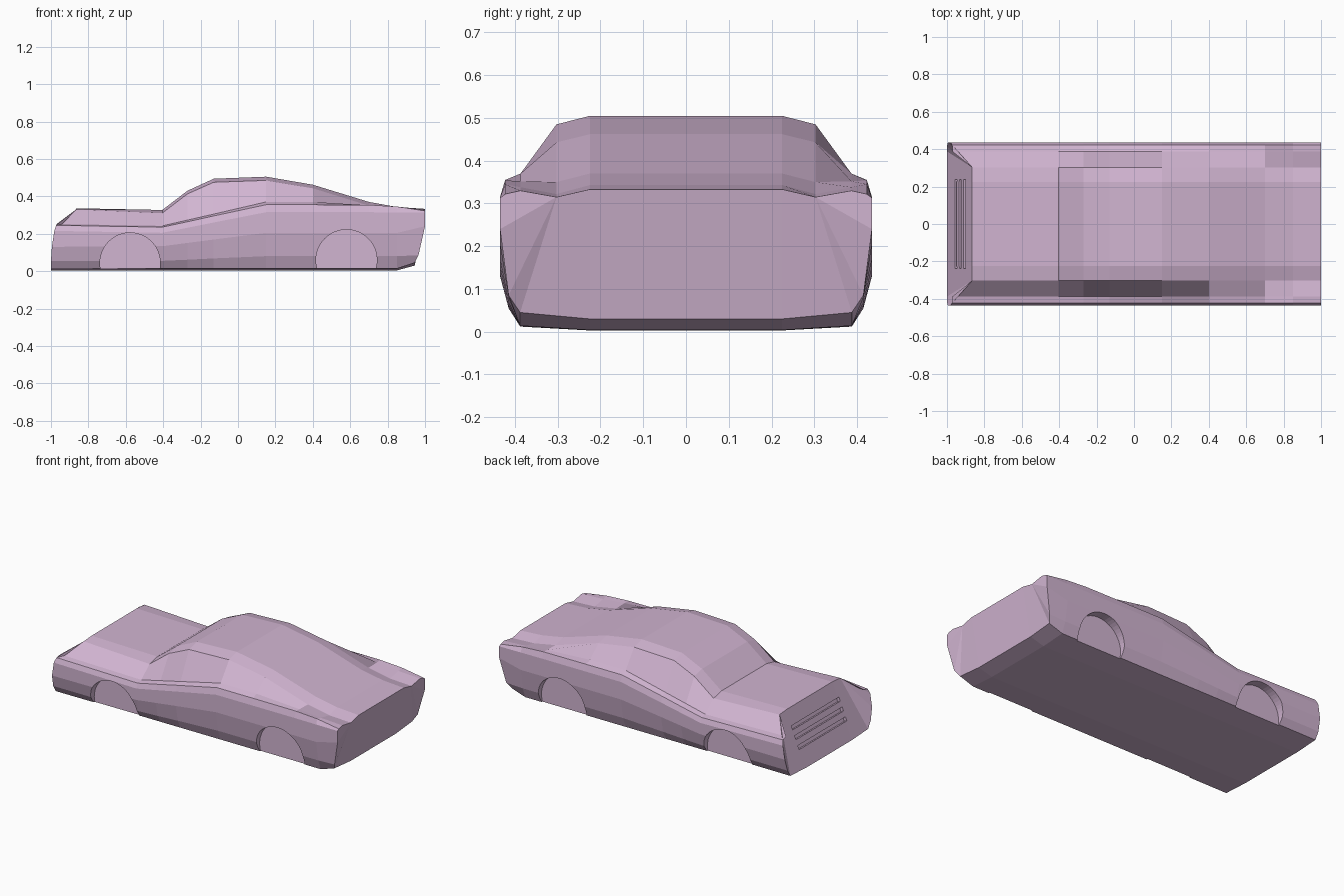
import bpy, bmesh, math

if "Cube" in bpy.data.objects:
    bpy.data.objects.remove(bpy.data.objects["Cube"])

paint = bpy.data.materials.new("pale_mauve")
paint.diffuse_color = (0.64, 0.46, 0.64, 1)
paint.use_nodes = True
paint.node_tree.nodes["Principled BSDF"].inputs["Base Color"].default_value = paint.diffuse_color

# Half cross-section widths: floor, sill, rocker, door, belt, crest, shoulder, roof edge, roof
WIDTHS = [0.225, 0.388, 0.415, 0.435, 0.435, 0.423, 0.387, 0.303, 0.225]

# Stations: x, then heights of rocker, belt, crest, shoulder, roof edge, roof
STATIONS = [
    (-0.405, 0.055, 0.205, 0.235, 0.242, 0.310, 0.327),
    (-0.27, 0.061, 0.232, 0.264, 0.273, 0.413, 0.430),
    (-0.13, 0.068, 0.260, 0.295, 0.305, 0.475, 0.494),
    (0.15, 0.080, 0.315, 0.355, 0.370, 0.485, 0.505),
    (0.40, 0.080, 0.315, 0.355, 0.370, 0.443, 0.462),
    (0.70, 0.080, 0.315, 0.354, 0.352, 0.350, 0.370),
    (0.85, 0.080, 0.314, 0.345, 0.338, 0.322, 0.343),
]
NOSE_X = [-1, -1, -1, -0.995, -0.982, -0.972, -0.97, -0.865, -0.865]
NOSE_Z = [0.003, 0.012, 0.055, 0.13, 0.215, 0.245, 0.252, 0.33, 0.336]
TAIL_X = [0.945, 0.945, 0.965, 1, 1, 1, 1, 1, 1]
TAIL_Z = [0.03, 0.045, 0.085, 0.24, 0.313, 0.322, 0.33, 0.315, 0.333]

rows = [list(zip(NOSE_X, WIDTHS, NOSE_Z))]
for x, low, belt, crest, shoulder, edge, roof in STATIONS:
    heights = [0.004, 0.014, low, max(0.13, belt * 0.65), belt, crest, shoulder, edge, roof]
    rows.append([(x, w, h) for w, h in zip(WIDTHS, heights)])
rows.append(list(zip(TAIL_X, WIDTHS, TAIL_Z)))

# Car shell lofted from nose to tail
bm = bmesh.new()
right = [[bm.verts.new((x, -y, z)) for x, y, z in row] for row in rows]
left = [[bm.verts.new(p) for p in row] for row in rows]
loops = [r + l[::-1] for r, l in zip(right, left)]
for a, b in zip(loops, loops[1:]):
    for i in range(len(a)):
        j = (i + 1) % len(a)
        bm.faces.new((a[i], a[j], b[j], b[i]))

# Front and rear panels with recessed corners
for end in (0, -1):
    r, l = right[end], left[end]
    bm.faces.new((r[0], l[0], l[8], r[8]))
    for s in (r, l):
        bm.faces.new((s[0], s[1], s[7], s[8]))
        for i in range(1, 6):
            bm.faces.new((s[7], s[i], s[i + 1]))
bmesh.ops.recalc_face_normals(bm, faces=bm.faces[:])
mesh = bpy.data.meshes.new("car_body")
bm.to_mesh(mesh)
bm.free()
body = bpy.data.objects.new("car_body", mesh)
bpy.context.collection.objects.link(body)
mesh.materials.append(paint)


def cut(cutter):
    """Subtract a helper solid from the body and remove it."""
    cutter.hide_render = True
    cutter.data.materials.append(paint)
    mod = body.modifiers.new("cut", 'BOOLEAN')
    mod.operation = 'DIFFERENCE'
    mod.solver = 'EXACT'
    mod.object = cutter
    bpy.context.view_layer.objects.active = body
    bpy.ops.object.modifier_apply(modifier=mod.name)
    bpy.data.objects.remove(cutter)


# Shallow wheel arches on both sides
for x, z, radius in ((-0.577, 0.044, 0.161), (0.58, 0.059, 0.163)):
    for side in (-1, 1):
        bpy.ops.mesh.primitive_cylinder_add(vertices=48, radius=radius, depth=0.2,
                                            location=(x, side * 0.48, z),
                                            rotation=(math.pi / 2, 0, 0))
        cut(bpy.context.object)

# Three grille slots across the sloping nose
tilt = math.atan2(0.135, 0.33)
for t in (0.35, 0.52, 0.69):
    bpy.ops.mesh.primitive_cube_add(size=1, location=(-1 + 0.135 * t, 0, 0.005 + 0.33 * t),
                                    rotation=(0, tilt, 0))
    slot = bpy.context.object
    slot.scale = (0.04, 0.475, 0.025)
    bpy.context.view_layer.update()
    cut(slot)

for poly in body.data.polygons:
    poly.use_smooth = False
